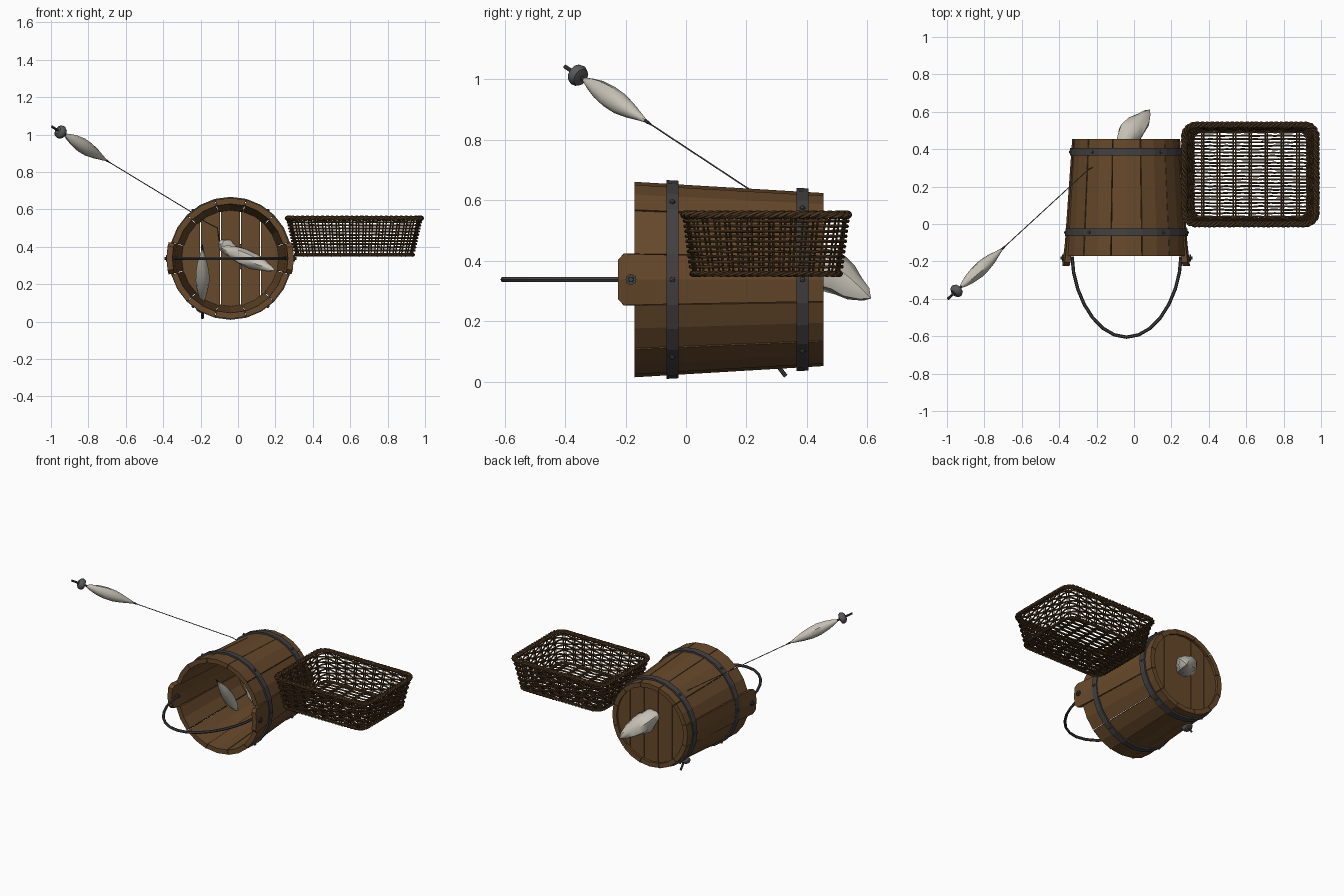
import bpy, bmesh, math, random
from mathutils import Vector
from math import sin, cos, pi

random.seed(4)
cube = bpy.data.objects.get("Cube")
if cube:
    bpy.data.objects.remove(cube, do_unlink=True)


def material(name, r, g, b):
    m = bpy.data.materials.new(name)
    m.use_nodes = True
    m.diffuse_color = (r, g, b, 1)
    m.node_tree.nodes["Principled BSDF"].inputs["Base Color"].default_value = (r, g, b, 1)
    return m


WOOD = material("brown wood", .135, .066, .024)
IRON = material("dark iron", .055, .05, .05)
STONE = material("grey stone", .1, .1, .1)
WOOL = material("pale wool", .56, .53, .46)
WICKER = material("wicker", .075, .039, .015)
DARK_WICKER = material("dark wicker", .05, .025, .01)


def finish(name, bm, mat, smooth=False):
    bmesh.ops.remove_doubles(bm, verts=bm.verts, dist=1e-5)
    bmesh.ops.recalc_face_normals(bm, faces=bm.faces)
    mesh = bpy.data.meshes.new(name)
    bm.to_mesh(mesh)
    bm.free()
    mesh.materials.append(mat)
    ob = bpy.data.objects.new(name, mesh)
    bpy.context.collection.objects.link(ob)
    if smooth:
        shade(ob)
    return ob


def shade(ob):
    bpy.ops.object.select_all(action='DESELECT')
    ob.select_set(True)
    bpy.context.view_layer.objects.active = ob
    bpy.ops.object.shade_smooth_by_angle(angle=math.radians(40))


def lathe(bm, p, q, profile, sides=10, rough=0):
    """Turn (fraction along p-q, radius) pairs about the line p-q."""
    p, q = Vector(p), Vector(q)
    d = (q - p).normalized()
    u = d.cross(Vector((0, 0, 1))).normalized()
    v = u.cross(d)
    rings = []
    for t, r in profile:
        ring = []
        for k in range(sides):
            a = 2 * pi * k / sides
            rr = r * (1 + rough * random.uniform(-1, 1))
            ring.append(bm.verts.new(p.lerp(q, t) + (u * cos(a) + v * sin(a)) * rr))
        rings.append(ring)
    for A, B in zip(rings, rings[1:]):
        for k in range(sides):
            j = (k + 1) % sides
            bm.faces.new((A[k], A[j], B[j], B[k]))


def rods(name, paths, radius, mat, closed=False):
    """One mesh of round rods, one for each path."""
    cu = bpy.data.curves.new(name, 'CURVE')
    cu.dimensions = '3D'
    cu.bevel_depth = radius
    cu.bevel_resolution = 1
    cu.use_fill_caps = not closed
    for path in paths:
        sp = cu.splines.new('POLY')
        sp.points.add(len(path) - 1)
        for pt, co in zip(sp.points, path):
            pt.co = (*co, 1)
        sp.use_cyclic_u = closed
    ob = bpy.data.objects.new(name, cu)
    bpy.context.collection.objects.link(ob)
    cu.materials.append(mat)
    bpy.ops.object.select_all(action='DESELECT')
    ob.select_set(True)
    bpy.context.view_layer.objects.active = ob
    bpy.ops.object.convert(target='MESH')
    shade(bpy.context.view_layer.objects.active)


# Bucket lying on its side, mouth to the front
CX, CZ, FRONT, BACK, STAVES = -.04, .338, -.17, .455, 12


def radius_at(y):
    return .325 - .037 * (y - FRONT) / (BACK - FRONT)


def around(a, r, y):
    return Vector((CX + r * cos(a), y, CZ + r * sin(a)))


bm = bmesh.new()
half = pi / STAVES - .006
for k in range(STAVES):
    mid = 2 * pi * k / STAVES
    ear = k % (STAVES // 2) == 0
    jitter = random.uniform(-.003, .003)
    rows = [(FRONT, 1, 0), (BACK, 1, 0)]
    if ear:
        rows = [(-.225, .75, .012), (-.205, 1, .012), (-.1, 1, .006), (BACK, 1, 0)]
    rings = []
    for y, width, flare in rows:
        r = radius_at(y) + flare + jitter
        angles = [mid + half * width * s for s in (-1, 0, 1)]
        outer = [bm.verts.new(around(a, r, y)) for a in angles]
        inner = [bm.verts.new(around(a, r - .032, y)) for a in reversed(angles)]
        rings.append(outer + inner)
    for A, B in zip(rings, rings[1:]):
        for i in range(6):
            j = (i + 1) % 6
            bm.faces.new((A[i], A[j], B[j], B[i]))
    bm.faces.new(rings[0])
    bm.faces.new(rings[-1])
finish("bucket_staves", bm, WOOD)

# Bucket bottom made of planks cut to the circle
bm = bmesh.new()
R, PLANKS = .268, 5
for k in range(PLANKS):
    x0 = -R + 2 * R * k / PLANKS + .002
    x1 = x0 + 2 * R / PLANKS - .004
    xs = [x0 + (x1 - x0) * i / 4 for i in range(5)]
    outline = [(x, math.sqrt(max(0, R * R - x * x)) + .004) for x in xs]
    outline += [(x, -z) for x, z in reversed(outline)]
    y = .415 + random.uniform(-.002, .002)
    face = bm.faces.new([bm.verts.new((CX + x, y, CZ + z)) for x, z in outline])
    out = bmesh.ops.extrude_face_region(bm, geom=[face])
    bmesh.ops.translate(bm, vec=(0, .022, 0),
                        verts=[g for g in out["geom"] if isinstance(g, bmesh.types.BMVert)])
finish("bucket_bottom", bm, WOOD)

# Iron hoops and their rivets
for name, y in (("front_hoop", -.045), ("back_hoop", .385)):
    bm = bmesh.new()
    y0, y1 = y - .02, y + .02
    a, b = radius_at(y0), radius_at(y1)
    lathe(bm, (CX, y0, CZ), (CX, y1, CZ),
          [(0, a - .004), (0, a + .01), (1, b + .01), (1, b - .004)], STAVES * 2)
    for deg in (0, 52, 128, 180, 232, 308):
        t = math.radians(deg)
        r = radius_at(y) + .006
        lathe(bm, around(t, r, y), around(t + .0001, r + .011, y),
              [(0, .01), (.6, .008), (1, 0)], 8)
    finish(name, bm, IRON)

# Bail handle with pins through the ears
steps = 14
bail = [(CX + .29 * cos(pi * i / steps), -.185 - .42 * sin(pi * i / steps) ** 1.15, CZ)
        for i in range(steps + 1)]
rods("handle", [bail], .009, IRON)
bm = bmesh.new()
for s in (-1, 1):
    lathe(bm, (CX + s * .28, -.182, CZ), (CX + s * .352, -.182, CZ),
          [(0, 0), (0, .009), (.78, .009), (.78, .018), (.9, .018), (.9, .009), (1, .008), (1, 0)])
finish("handle_pins", bm, IRON)


# Spindles: shaft, whorl and wound wool
WOOL_SHAPE = [(0, .008), (.08, .018), (.22, .03), (.4, .038), (.58, .036),
              (.75, .026), (.9, .014), (1, .006)]


def spindle(name, tip, end):
    bm = bmesh.new()
    lathe(bm, tip, end, [(0, 0), (0, .007), (.5, .007), (.95, .006), (1, .003), (1, 0)], 8)
    finish(name + "_shaft", bm, IRON, True)
    bm = bmesh.new()
    lathe(bm, tip, end, [(.1, 0), (.1, .02), (.125, .034), (.155, .037), (.185, .03), (.2, 0)], 12)
    finish(name + "_whorl", bm, STONE, True)
    bm = bmesh.new()
    lathe(bm, tip, end, [(.23 + .7 * t, r) for t, r in WOOL_SHAPE], 10, .05)
    finish(name + "_wool", bm, WOOL, True)


spindle("hanging_spindle", (-.995, -.4, 1.042), (-.685, -.115, .85))
spindle("bucket_spindle", (-.19, .33, .018), (-.19, .03, .41))
rods("thread", [[(-.685, -.115, .85), (-.245, .29, .583), (-.17, .33, .53), (-.11, .37, .50),
                 (-.1, .4, .43)]], .0025, STONE)

# Loose tufts of wool
for name, p, q, fat in (("inner_tuft", (-.085, .2, .395), (.2, .02, .272), 1.25),
                        ("outer_tuft", (-.09, .39, .425), (.085, .612, .275), 1.75)):
    bm = bmesh.new()
    lathe(bm, p, q, [(0, 0)] + [(t, r * fat) for t, r in WOOL_SHAPE[:-1]] + [(1, 0)], 9, .16)
    finish(name, bm, WOOL, True)

# Basket
BX, BY, LOW, HIGH = .622, .265, .357, .552


def basket_point(s, z, out=0):
    """Point at fraction s round the flared, rounded basket wall."""
    f = (z - LOW) / (HIGH - LOW)
    a, b, r = .31 + .043 * f, .24 + .025 * f, .06
    arc = pi * r / 2
    d = (s % 1) * (4 * (a + b - 2 * r) + 4 * arc)
    for i in range(4):
        n, t = Vector((cos(i * pi / 2), sin(i * pi / 2))), Vector((-sin(i * pi / 2), cos(i * pi / 2)))
        span, off = (b - r, a) if i % 2 == 0 else (a - r, b)
        if d < 2 * span:
            p = n * off + t * (d - span)
            break
        d -= 2 * span
        if d < arc:
            q = i * pi / 2 + d / r
            m = Vector((cos(q), sin(q)))
            p, n = n * (off - r) + t * span + m * r, m
            break
        d -= arc
    p = p + n * out
    return (BX + p.x, BY + p.y, z)


STAKES = 32
rods("basket_stakes", [[basket_point((k + e) / STAKES, z) for z in (LOW, HIGH)]
                       for k in range(STAKES) for e in (-.1, .1)], .004, DARK_WICKER)
rows = []
for i in range(10):
    z = .38 + .0168 * i
    rows.append([basket_point(k / (STAKES * 4), z + random.uniform(-.0015, .0015),
                              .008 * cos(pi * k / 4 + pi * i)) for k in range(STAKES * 4)])
rods("basket_weave", rows, .0055, WICKER, True)

# Braided top and bottom rims
for name, z, size, twists in (("basket_top_rim", HIGH, .011, 30), ("basket_bottom_rim", LOW, .008, 28)):
    strands = []
    for j in range(3):
        strand = []
        for k in range(twists * 8):
            a = 2 * pi * (k / 8 + j / 3)
            x, y, _ = basket_point(k / (twists * 8), z, size * cos(a))
            strand.append((x, y, z + size * .6 * sin(a)))
        strands.append(strand)
    rods(name, strands, size * .75, WICKER, True)

# Woven basket floor
RIBS = 7
weft = [[(BX - .3 + .6 * k / 28, BY - .225 + .45 * i / 25 + random.uniform(-.002, .002),
          LOW + .005 * cos(pi * k / 4 + pi * i)) for k in range(29)] for i in range(26)]
rods("basket_floor_weave", weft, .005, WICKER)
rods("basket_floor_ribs", [[(BX - .255 + .085 * k + e, BY + s * .235, LOW) for s in (-1, 1)]
                           for k in range(RIBS) for e in (-.006, .006)], .004, DARK_WICKER)
